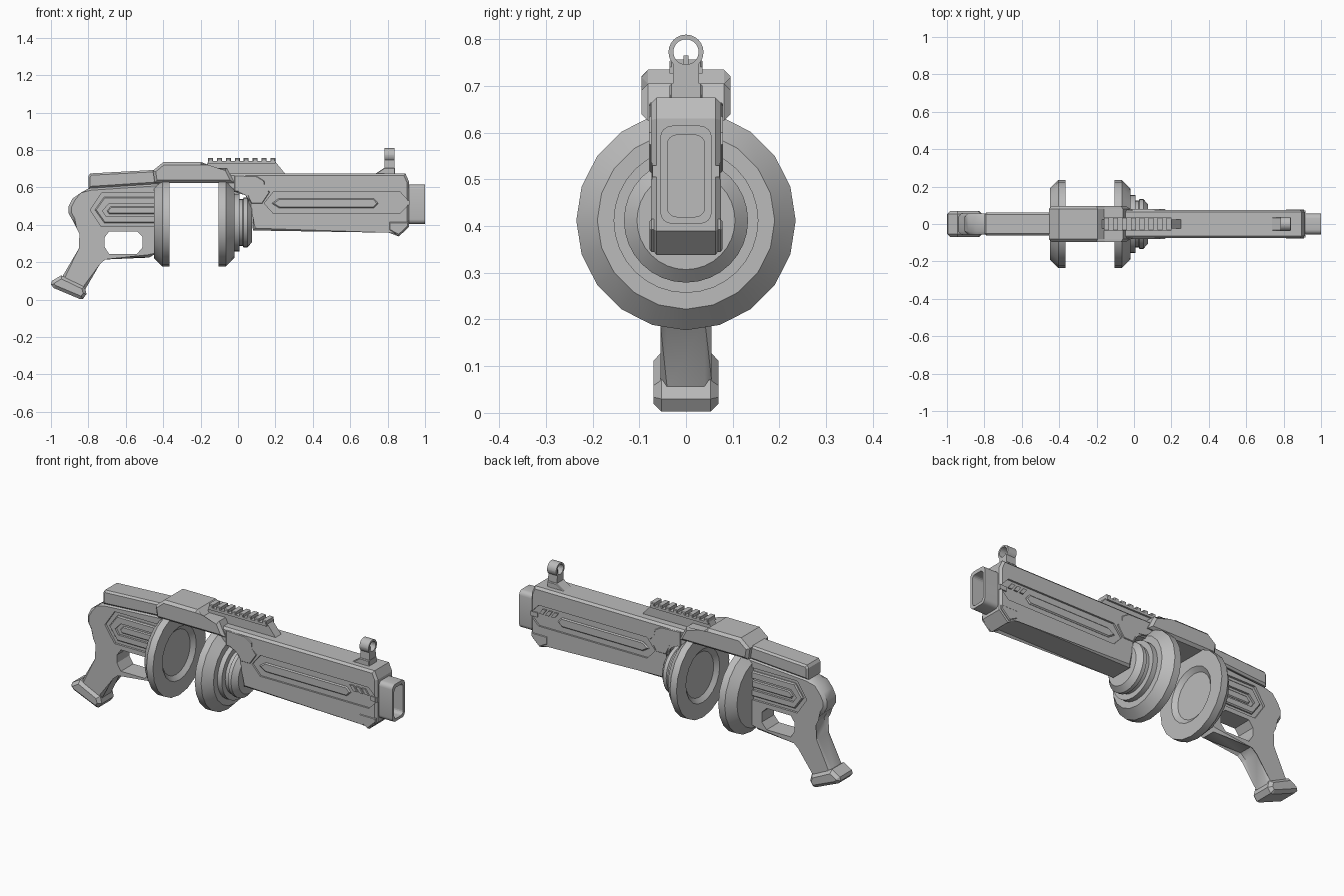
import bpy, bmesh, math

cube = bpy.data.objects.get("Cube")
if cube:
    bpy.data.objects.remove(cube, do_unlink=True)

grey = bpy.data.materials.new("mid_grey")
grey.use_nodes = True
GREY = (0.5, 0.5, 0.5, 1)
grey.diffuse_color = GREY
grey.node_tree.nodes["Principled BSDF"].inputs["Base Color"].default_value = GREY


def finish(name, bm, smooth=False):
    bmesh.ops.recalc_face_normals(bm, faces=bm.faces)
    mesh = bpy.data.meshes.new(name)
    bm.to_mesh(mesh)
    bm.free()
    mesh.materials.append(grey)
    ob = bpy.data.objects.new(name, mesh)
    bpy.context.collection.objects.link(ob)
    if smooth:
        activate(ob)
        bpy.ops.object.shade_smooth_by_angle(angle=math.radians(30))
    return ob


def activate(ob):
    bpy.ops.object.select_all(action='DESELECT')
    ob.select_set(True)
    bpy.context.view_layer.objects.active = ob


def prism(name, pts, a, b, chamfer=0, axis='y', smooth=False):
    """Extrude a 2D outline from a to b along an axis, chamfering both rims."""
    bm = bmesh.new()
    place = (lambda u, v, t: (u, t, v)) if axis == 'y' else (lambda u, v, t: (t, u, v))
    ends = [[bm.verts.new(place(u, v, t)) for u, v in pts] for t in (a, b)]
    caps = [bm.faces.new(e) for e in ends]
    n = len(pts)
    for i in range(n):
        j = (i + 1) % n
        bm.faces.new((ends[0][i], ends[0][j], ends[1][j], ends[1][i]))
    if chamfer:
        rim = {e for f in caps for e in f.edges}
        bmesh.ops.bevel(bm, geom=list(rim), offset=chamfer, segments=1,
                        affect='EDGES', clamp_overlap=True)
    return finish(name, bm, smooth)


def plate(name, pts, half, chamfer=0, smooth=False):
    return prism(name, pts, -half, half, chamfer, smooth=smooth)


def cut(ob, cutter):
    mod = ob.modifiers.new("cut", 'BOOLEAN')
    mod.operation, mod.solver, mod.object = 'DIFFERENCE', 'EXACT', cutter
    activate(ob)
    bpy.ops.object.modifier_apply(modifier=mod.name)
    bpy.data.objects.remove(cutter, do_unlink=True)


def recess(ob, pts, half, depth):
    """Cut the same pocket into both sides."""
    for s in (-1, 1):
        cut(ob, prism("cutter", pts, s * (half - depth), s * (half + 0.05)))


def both_sides(name, pts, inner, outer, chamfer=0):
    for side, s in (("right", -1), ("left", 1)):
        prism(f"{side}_{name}", pts, s * inner, s * outer, chamfer)


def box(x0, x1, z0, z1):
    return [(x0, z0), (x1, z0), (x1, z1), (x0, z1)]


def rounded(hw, z0, z1, r, seg=4):
    pts = []
    for cx, cz, start in ((hw - r, z1 - r, 0), (r - hw, z1 - r, 90),
                          (r - hw, z0 + r, 180), (hw - r, z0 + r, 270)):
        for i in range(seg + 1):
            t = math.radians(start + 90 * i / seg)
            pts.append((cx + r * math.cos(t), cz + r * math.sin(t)))
    return pts


def lathe(name, profile, sides, z=0.412):
    """Spin (x, radius) points about the x direction."""
    bm = bmesh.new()
    rings = []
    for x, r in profile:
        rings.append([bm.verts.new((x, r * math.sin(2 * math.pi * i / sides),
                                    z + r * math.cos(2 * math.pi * i / sides)))
                      for i in range(sides)])
    for p, q in zip(rings, rings[1:]):
        for i in range(sides):
            j = (i + 1) % sides
            bm.faces.new((p[i], p[j], q[j], q[i]))
    bm.faces.new(rings[0])
    bm.faces.new(rings[-1])
    return finish(name, bm, True)


# Drum end discs with dished inner faces, and stepped front hub
lathe("rear_disc", [(-0.45, 0.19), (-0.405, 0.235), (-0.365, 0.235),
                    (-0.365, 0.15), (-0.385, 0.125), (-0.385, 0.115)], 20)
lathe("front_disc", [(-0.085, 0.115), (-0.085, 0.125), (-0.105, 0.15), (-0.105, 0.235),
                     (-0.065, 0.235), (-0.02, 0.19)], 20)
lathe("front_hub", [(-0.03, 0.155), (0.008, 0.155), (0.008, 0.125), (0.025, 0.125),
                    (0.03, 0.133), (0.05, 0.133), (0.075, 0.105)], 32)

# Barrel housing with side pockets
barrel = plate("barrel_housing", [
    (0.08, 0.37), (0.81, 0.37), (0.86, 0.338), (0.915, 0.39), (0.915, 0.63),
    (0.895, 0.675), (-0.1, 0.675), (-0.1, 0.63), (-0.02, 0.575), (0.05, 0.57),
    (0.06, 0.51), (0.08, 0.50)], 0.075, 0.012)
recess(barrel, [(0.14, 0.515), (0.19, 0.46), (0.865, 0.46), (0.905, 0.50),
                (0.905, 0.535), (0.865, 0.577), (0.19, 0.577)], 0.075, 0.01)
both_sides("barrel_side_bar", [(0.18, 0.515), (0.22, 0.49), (0.725, 0.49), (0.75, 0.515),
                               (0.725, 0.542), (0.22, 0.542)], 0.06, 0.073, 0.006)
for i in range(3):
    x = 0.745 + 0.037 * i
    both_sides(f"vent_{i + 1}", [(x, 0.56), (x + 0.022, 0.53), (x + 0.045, 0.53),
                                 (x + 0.023, 0.56)], 0.06, 0.073)
both_sides("nose_clasp", box(0.875, 0.916, 0.505, 0.53), 0.06, 0.072)
both_sides("receiver_plate", [(-0.02, 0.58), (0.05, 0.575), (0.07, 0.515), (0.13, 0.515),
                              (0.17, 0.575), (0.14, 0.6), (0.14, 0.635), (0.1, 0.66),
                              (-0.02, 0.665)], 0.07, 0.079, 0.003)
both_sides("nose_lip", [(0.81, 0.372), (0.86, 0.345), (0.91, 0.393), (0.91, 0.415),
                        (0.81, 0.415)], 0.06, 0.078, 0.004)

# Hollow muzzle
muzzle = prism("muzzle", rounded(0.055, 0.405, 0.615, 0.025), 0.9, 1.0, axis='x', smooth=True)
cut(muzzle, prism("cutter", rounded(0.04, 0.42, 0.595, 0.02), 0.92, 1.1, axis='x'))

# Top cover over the drum
plate("top_cover", [(-0.445, 0.625), (-0.455, 0.69), (-0.4, 0.735), (-0.195, 0.735),
                    (-0.16, 0.705), (-0.06, 0.705), (-0.02, 0.625)], 0.095, 0.014)

# Accessory rail
plate("rail_base", [(-0.19, 0.67), (-0.16, 0.737), (0.2, 0.737), (0.255, 0.67)], 0.025)
plate("rail_top", box(-0.16, 0.2, 0.727, 0.741), 0.035)
for i in range(8):
    x = -0.16 + 0.0476 * i
    plate(f"rail_tooth_{i + 1}", box(x, x + 0.027, 0.735, 0.757), 0.035, 0.004)

# Ring front sight
prism("sight_stem", [(-0.037, 0.67), (0.037, 0.67), (0.028, 0.7), (0.027, 0.75),
                     (-0.027, 0.75), (-0.028, 0.7)], 0.782, 0.838, axis='x')
plate("sight_foot", [(0.73, 0.67), (0.84, 0.67), (0.84, 0.705), (0.782, 0.705)], 0.035, 0.004)
sight = prism("sight_ring", rounded(0.0375, 0.735, 0.81, 0.0374, 6), 0.782, 0.838,
              axis='x', smooth=True)
hole = rounded(0.027, 0.746, 0.8, 0.0269, 6)
cut(sight, prism("cutter", hole, 0.7, 0.9, axis='x'))
cut(bpy.data.objects["sight_stem"], prism("cutter", hole, 0.7, 0.9, axis='x'))
plate("sight_post", box(0.8, 0.82, 0.74, 0.765), 0.005)

# Rear top block
plate("rear_top_block", [(-0.8, 0.595), (-0.42, 0.62), (-0.42, 0.695), (-0.79, 0.675),
                         (-0.8, 0.66)], 0.062, 0.01)

# Pistol grip, receiver and trigger guard in one outline
grip = plate("grip_and_receiver", [
    (-0.41, 0.625), (-0.79, 0.6), (-0.84, 0.572), (-0.885, 0.54), (-0.905, 0.5),
    (-0.905, 0.46), (-0.885, 0.425), (-0.85, 0.39), (-0.832, 0.355), (-0.835, 0.31),
    (-0.85, 0.275), (-0.95, 0.105), (-0.82, 0.05), (-0.75, 0.2), (-0.715, 0.23),
    (-0.475, 0.225), (-0.44, 0.265), (-0.41, 0.27)], 0.055, 0.015, True)
cut(grip, plate("cutter", [(-0.69, 0.365), (-0.54, 0.365), (-0.51, 0.335), (-0.51, 0.28),
                           (-0.54, 0.245), (-0.69, 0.245), (-0.715, 0.285),
                           (-0.715, 0.33)], 0.2))
recess(grip, [(-0.79, 0.48), (-0.73, 0.57), (-0.4, 0.57), (-0.4, 0.39), (-0.73, 0.39)],
       0.055, 0.012)
both_sides("receiver_panel", [(-0.765, 0.48), (-0.715, 0.55), (-0.4, 0.55), (-0.4, 0.41),
                              (-0.715, 0.41)], 0.035, 0.056, 0.006)
for s in ("right_", "left_"):
    slot = [(-0.725, 0.475), (-0.69, 0.512), (-0.39, 0.512), (-0.39, 0.445), (-0.705, 0.445)]
    sign = -1 if s == "right_" else 1
    cut(bpy.data.objects[s + "receiver_panel"], prism("cutter", slot, sign * 0.044, sign * 0.1))
both_sides("receiver_bar", [(-0.7, 0.475), (-0.68, 0.498), (-0.41, 0.498), (-0.41, 0.458),
                            (-0.69, 0.458)], 0.04, 0.052, 0.005)

# Grip foot
plate("grip_foot", [(-0.945, 0.13), (-0.995, 0.1), (-1.0, 0.08), (-0.985, 0.062),
                    (-0.845, 0.003), (-0.83, 0.003), (-0.81, 0.03), (-0.82, 0.07)],
      0.07, 0.017)
